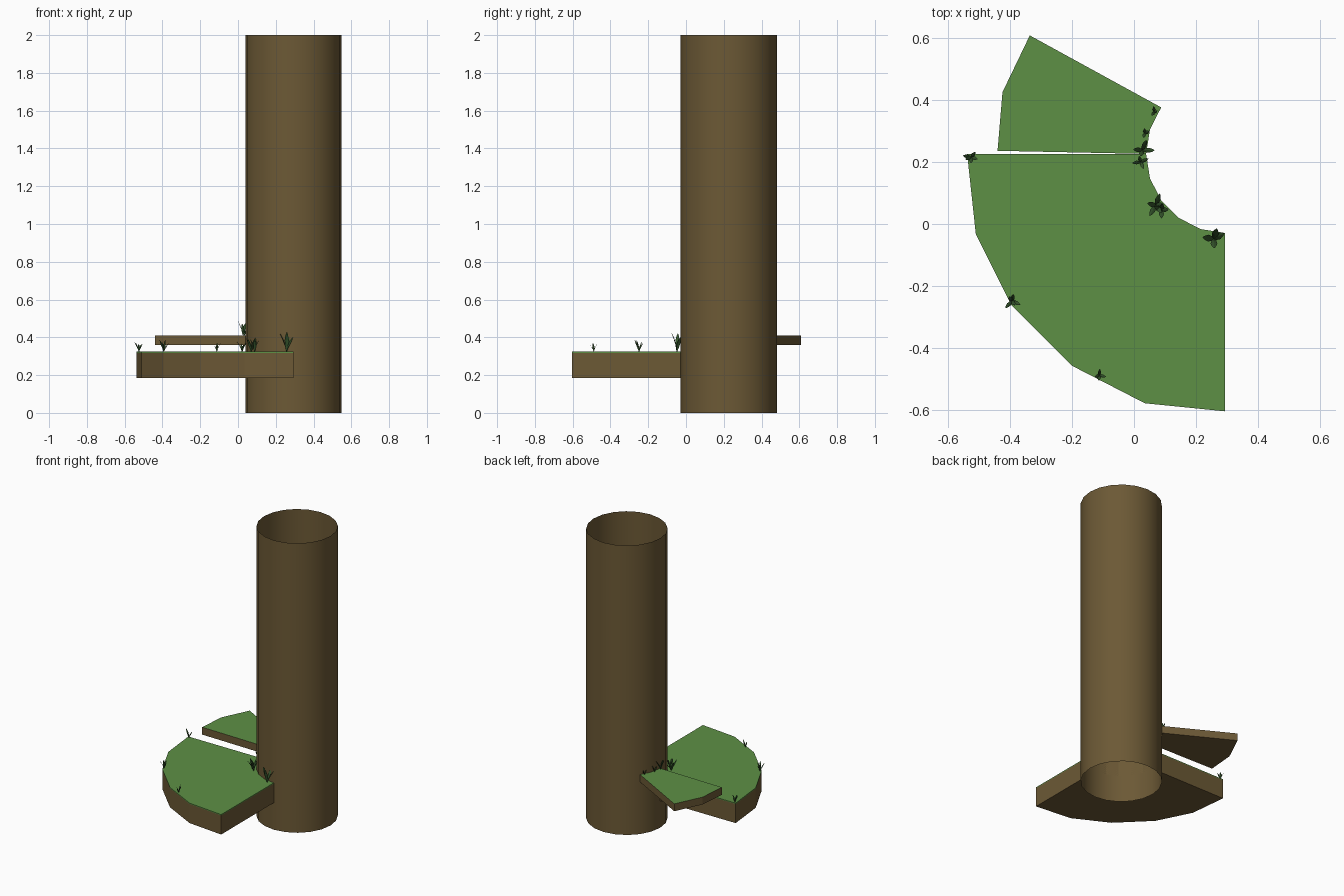
import bpy, bmesh, random
from math import sin, cos, radians, pi
from mathutils import Vector

if "Cube" in bpy.data.objects:
    bpy.data.objects.remove(bpy.data.objects["Cube"])

random.seed(4)
CX, CY, R = 0.294, 0.226, 0.255


def material(name, color):
    m = bpy.data.materials.new(name)
    m.diffuse_color = (*color, 1)
    m.use_nodes = True
    m.node_tree.nodes["Principled BSDF"].inputs["Base Color"].default_value = m.diffuse_color
    return m


bark = material("bark", (0.15, 0.10, 0.036))
moss = material("moss", (0.11, 0.28, 0.06))
leaf = material("leaf", (0.035, 0.09, 0.025))


def finish(name, bm, mats):
    me = bpy.data.meshes.new(name)
    bm.to_mesh(me)
    bm.free()
    for m in mats:
        me.materials.append(m)
    ob = bpy.data.objects.new(name, me)
    bpy.context.collection.objects.link(ob)
    return ob


def arc(a0, a1):
    # trunk outline points, 18 degrees apart
    step = 18 if a1 > a0 else -18
    return [(CX + R * cos(radians(a)), CY + R * sin(radians(a)))
            for a in range(a0, a1 + step, step)]


# Trunk: open tube
bm = bmesh.new()
bmesh.ops.create_cone(bm, cap_ends=False, segments=20, radius1=R, radius2=R, depth=2)
bmesh.ops.translate(bm, verts=bm.verts, vec=(CX, CY, 1))
for f in bm.faces:
    f.smooth = True
finish("trunk", bm, [bark])


# Fungus-like ledges: brown slab with a mossy top
def ledge(name, outline, z0, z1, lip):
    bm = bmesh.new()
    face = bm.faces.new([bm.verts.new((x, y, z0)) for x, y in outline])
    levels = [z1 - lip, z1] if lip else [z1]
    low = z0
    cur = face
    for i, z in enumerate(levels):
        ret = bmesh.ops.extrude_face_region(bm, geom=[cur], use_keep_orig=(i == 0))
        new = ret["geom"]
        bmesh.ops.translate(bm, verts=[v for v in new if isinstance(v, bmesh.types.BMVert)],
                            vec=(0, 0, z - low))
        if i > 0 and cur.is_valid:
            bm.faces.remove(cur)
        cur = [f for f in new if isinstance(f, bmesh.types.BMFace)][0]
        low = z
    bmesh.ops.recalc_face_normals(bm, faces=bm.faces)
    for f in bm.faces:
        if min(v.co.z for v in f.verts) > z1 - lip - 1e-4:
            f.material_index = 1
    return finish(name, bm, [bark, moss])


lower = [(-0.538, 0.226), (-0.51, -0.033), (-0.395, -0.262), (-0.2, -0.457),
         (0.035, -0.578), (0.294, -0.604)] + arc(270, 180)
upper = arc(144, 180) + [(-0.44, 0.236), (-0.424, 0.425), (-0.336, 0.608)]
ledge("lower_ledge", lower, 0.186, 0.324, 0.006)
ledge("upper_ledge", upper, 0.36, 0.411, 0)


# Leaf tufts: a few arching, pointed, folded blades
def tuft(name, x, y, z, height, count):
    bm = bmesh.new()
    for i in range(count):
        a = 2 * pi * i / count + random.uniform(-0.5, 0.5)
        d, s = Vector((cos(a), sin(a), 0)), Vector((-sin(a), cos(a), 0))
        h = height * random.uniform(0.65, 1.0)
        reach = height * random.uniform(0.25, 0.5)
        rows = []
        for t, w in ((0, 0.15), (0.3, 0.7), (0.6, 1), (0.85, 0.6), (1, 0.05)):
            c = Vector((x, y, z)) + d * (reach * t ** 1.4) + Vector((0, 0, h * t))
            off = s * (w * height * 0.1)
            rows.append([bm.verts.new(c + off),
                         bm.verts.new(c - d * (0.03 * height * w)),
                         bm.verts.new(c - off)])
        for p, q in zip(rows, rows[1:]):
            for k in (0, 1):
                bm.faces.new((p[k], p[k + 1], q[k + 1], q[k]))
    finish(name, bm, [leaf])


tufts = [(-0.525, 0.215, 0.322, 0.062, 5), (0.022, 0.2, 0.322, 0.06, 4),
         (0.07, 0.06, 0.322, 0.085, 5), (0.088, 0.045, 0.322, 0.08, 4),
         (0.257, -0.048, 0.322, 0.11, 4), (-0.393, -0.248, 0.322, 0.066, 5),
         (-0.112, -0.488, 0.322, 0.05, 4), (0.065, 0.36, 0.409, 0.045, 3),
         (0.035, 0.292, 0.409, 0.055, 3), (0.027, 0.238, 0.409, 0.08, 4)]
for i, t in enumerate(tufts):
    tuft(f"leaf_tuft_{i + 1}", *t)
